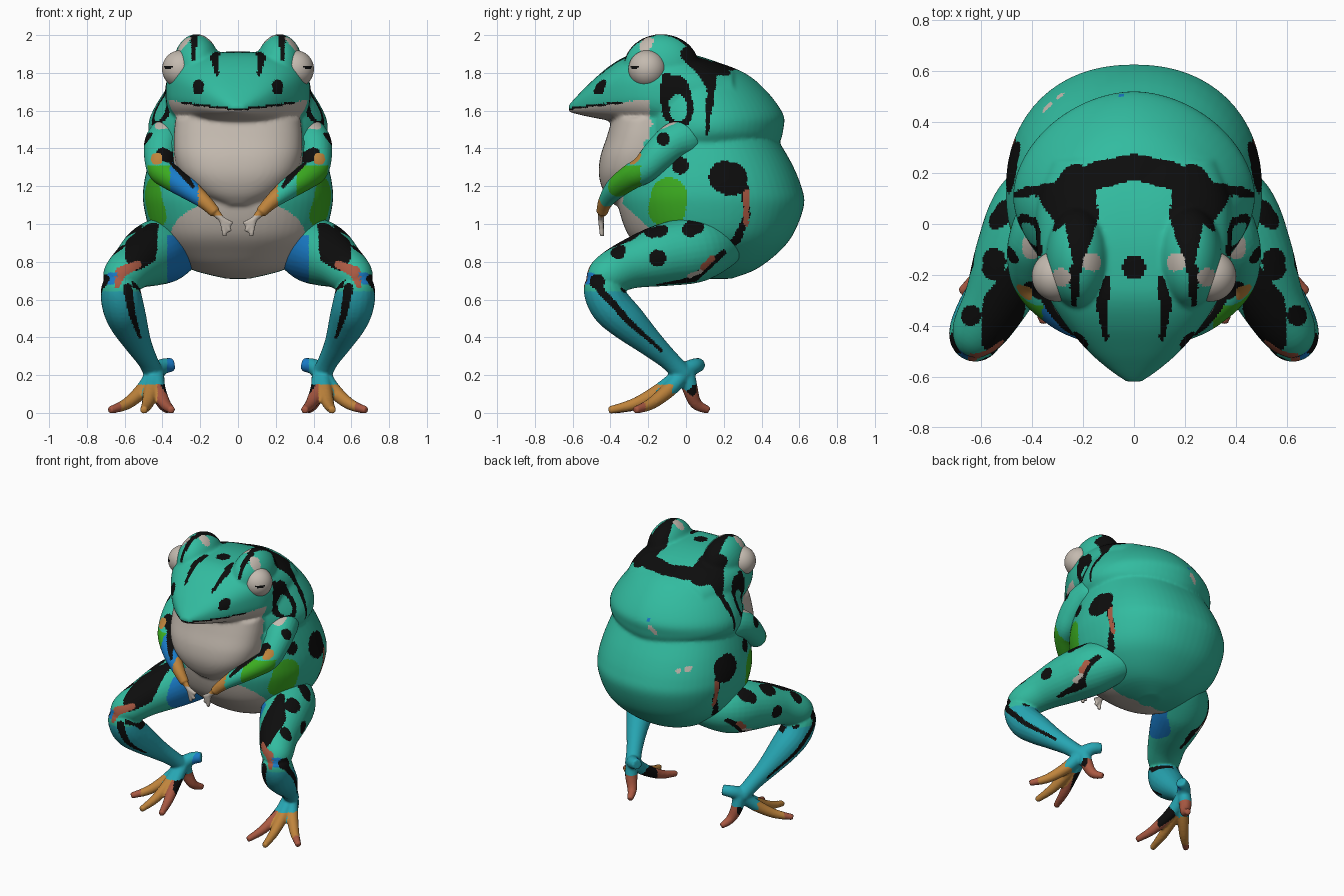
import bpy, bmesh, math
from mathutils import Vector, Matrix

if "Cube" in bpy.data.objects:
    bpy.data.objects.remove(bpy.data.objects["Cube"])

COLOURS = {"teal": (.032, .5, .35), "black": (.004, .004, .004), "pale": (.55, .49, .43),
           "cyan": (.02, .38, .45), "green": (.045, .42, .015), "blue": (.01, .2, .58),
           "orange": (.52, .23, .045), "rust": (.4, .1, .055)}
MATS, INDEX = [], {}
for i, (name, rgb) in enumerate(COLOURS.items()):
    m = bpy.data.materials.new(name)
    m.use_nodes = True
    m.diffuse_color = (*rgb, 1)
    bsdf = m.node_tree.nodes["Principled BSDF"]
    bsdf.inputs["Base Color"].default_value = (*rgb, 1)
    bsdf.inputs["Roughness"].default_value = .7
    MATS.append(m)
    INDEX[name] = i


# Shape helpers
def spline(rows, steps=6):
    """Smooth the rows of numbers into a denser list."""
    rows = [Vector(r) for r in rows]
    out = []
    for i in range(len(rows) - 1):
        a, b, c, d = rows[max(i - 1, 0)], rows[i], rows[i + 1], rows[min(i + 2, len(rows) - 1)]
        for k in range(steps):
            t = k / steps
            out.append(.5 * (2 * b + (c - a) * t + (2 * a - 5 * b + 4 * c - d) * t ** 2
                             + (3 * b - a - 3 * c + d) * t ** 3))
    return out + [rows[-1]]


def skin(bm, rings):
    loops = [[bm.verts.new(p) for p in ring] for ring in rings]
    for a, b in zip(loops, loops[1:]):
        for i in range(len(a)):
            j = (i + 1) % len(a)
            bm.faces.new((a[i], a[j], b[j], b[i]))
    bm.faces.new(loops[0][::-1])
    bm.faces.new(loops[-1])


def stack(bm, rows, axis, power=2.2, sides=64):
    """Rounded sections (level, half width, low, high) stacked along an axis."""
    def soft(v):
        return math.copysign(abs(v) ** (2 / power), v)
    rings = []
    for level, w, lo, hi in spline(rows):
        ring = []
        for k in range(sides):
            t = math.tau * k / sides
            x = max(w, .01) * soft(math.cos(t))
            other = (lo + hi) / 2 + (hi - lo) / 2 * soft(math.sin(t))
            ring.append((x, other, level) if axis == "z" else (x, level, other))
        rings.append(ring)
    skin(bm, rings)


def tube(bm, pts, side, sides=20):
    """Tapered limb through points (x, y, z, radius)."""
    path = spline([(p[0] * side, *p[1:]) for p in pts])
    rings = []
    for i, p in enumerate(path):
        d = path[min(i + 1, len(path) - 1)].xyz - path[max(i - 1, 0)].xyz
        q = d.to_track_quat("Z", "Y")
        rings.append([p.xyz + q @ Vector((math.cos(a), math.sin(a), 0)) * p.w
                      for a in (math.tau * k / sides for k in range(sides))])
    skin(bm, rings)


def ball(bm, centre, radii):
    bmesh.ops.create_uvsphere(bm, u_segments=56, v_segments=36, radius=1,
                              matrix=Matrix.LocRotScale(centre, None, radii))


def finish(bm, name, voxel=0, smooth=4):
    bmesh.ops.recalc_face_normals(bm, faces=bm.faces)
    me = bpy.data.meshes.new(name)
    bm.to_mesh(me)
    bm.free()
    ob = bpy.data.objects.new(name, me)
    bpy.context.collection.objects.link(ob)
    bpy.context.view_layer.objects.active = ob
    if voxel:
        mod = ob.modifiers.new("merge", "REMESH")
        mod.mode, mod.voxel_size = "VOXEL", voxel
        mod2 = ob.modifiers.new("soften", "SMOOTH")
        mod2.iterations = smooth
        for n in ("merge", "soften"):
            bpy.ops.object.modifier_apply(modifier=n)
    for m in MATS:
        ob.data.materials.append(m)
    ob.data.shade_smooth()
    return ob


# Painting helpers: marks are tapered strokes (u, v, radius) seen along one direction
PLANES = {
    "side": lambda c, n: (c.y, c.z) if n.x * c.x > 0 and abs(n.x) > .25 else None,
    "top": lambda c, n: (abs(c.x), c.y) if n.z > .15 and (c.z > 1.62 or .6 < c.z < 1.1) else None,
    "front": lambda c, n: (abs(c.x), c.z) if n.y < -.15 else None,
    "back": lambda c, n: (c.x, c.z) if n.y > .2 else None,
    "foot": lambda c, n: (abs(c.x), c.y) if c.z < .15 else None}


def inside(u, v, pts):
    for a, b in zip(pts, pts[1:] or pts):
        du, dv = b[0] - a[0], b[1] - a[1]
        size = du * du + dv * dv
        t = min(1, max(0, ((u - a[0]) * du + (v - a[1]) * dv) / size)) if size else 0
        if math.hypot(u - a[0] - t * du, v - a[1] - t * dv) < a[2] + t * (b[2] - a[2]):
            return True
    return False


def paint(ob, base, marks=()):
    for f in ob.data.polygons:
        c, n = f.center, f.normal
        colour = base(c, n)
        for plane, mark, pts in marks:
            uv = PLANES[plane](c, n)
            if uv and inside(*uv, pts):
                colour = mark
        f.material_index = INDEX[colour]


# Body: belly, back hump, throat pouch, head and brows in one skin
bm = bmesh.new()
stack(bm, [(.71, .06, .08, .24), (.76, .25, -.1, .37), (.85, .38, -.22, .49), (.95, .46, -.31, .57),
           (1.1, .5, -.36, .625), (1.2, .5, -.36, .61), (1.32, .475, -.34, .56), (1.44, .44, -.32, .49)], "z")
stack(bm, [(1.37, .4, -.3, .46), (1.44, .45, -.31, .5), (1.5, .475, -.3, .515), (1.58, .46, -.3, .515),
           (1.7, .39, -.28, .43), (1.8, .3, -.25, .31), (1.87, .12, -.2, .13)], "z", 1.85)
stack(bm, [(1.1, .1, -.38, 0), (1.16, .22, -.43, 0), (1.25, .3, -.46, 0), (1.35, .335, -.455, 0),
           (1.46, .34, -.42, 0), (1.56, .33, -.39, 0)], "z", 2.5)
stack(bm, [(-.62, .03, 1.595, 1.63), (-.57, .1, 1.58, 1.685), (-.5, .18, 1.565, 1.755),
           (-.4, .265, 1.545, 1.84), (-.3, .33, 1.52, 1.895), (-.2, .37, 1.5, 1.91),
           (-.05, .385, 1.46, 1.91), (.1, .38, 1.44, 1.88), (.25, .33, 1.45, 1.82)], "y", 2.7)
for s in (-1, 1):
    ball(bm, (.22 * s, -.13, 1.83), (.125, .2, .175))
body = finish(bm, "body", .011, 5)


def body_base(c, n):
    x, lip = abs(c.x), 1.605 + .12 * abs(c.x)
    if c.y < -.19 and 1.11 < c.z < lip + .006 and n.y < .3:
        if c.z > lip - .005 and x < .3 and n.z > -.6:
            return "black"
        if x < min(.34, .18 + .9 * (c.z - 1.11)) or c.z > 1.54:
            return "pale"
    if c.y < .1 and math.hypot(x / .36, (c.z - .92) / .22) < 1 and n.y < -.1:
        return "pale"
    return "blue" if n.y < -.2 and c.z < .92 and x < .4 else "teal"


paint(body, body_base, [
    # crown and back band
    ("top", "black", [(.48, .125, .01), (.3, .135, .03), (.15, .19, .055), (0, .225, .05)]),
    ("top", "black", [(.22, .13, .07), (.21, .03, .07), (.215, -.1, .035), (.22, -.18, .015)]),
    ("top", "black", [(.105, -.21, .01), (.125, -.31, .026), (.11, -.45, .01)]),
    ("top", "black", [(0, -.17, .045)]),
    ("front", "black", [(.235, 2, .02), (.235, 1.87, .01)]),
    ("top", "pale", [(.165, -.15, .037)]), ("top", "pale", [(.285, -.21, .037)]),
    ("front", "black", [(.21, 1.71, .026), (.21, 1.735, .03)]),
    # ear ring and neck stripe
    ("side", "black", [(-.1, 1.77, .03), (-.06, 1.71, .08), (-.045, 1.61, .085), (-.03, 1.57, .06)]),
    ("side", "teal", [(-.045, 1.64, .045), (-.04, 1.59, .045)]),
    ("side", "black", [(.01, 1.9, .04), (.09, 1.83, .045), (.13, 1.72, .018), (.11, 1.48, .01)]),
    ("side", "black", [(.09, 1.83, .04), (.22, 1.8, .015)]),
    # flank spots
    ("side", "green", [(-.1, 1.08, .1), (-.09, 1.15, .095)]),
    ("side", "black", [(-.03, 1.31, .045)]),
    ("side", "pale", [(-.2, 1.53, .025)]),
    ("side", "black", [(.205, 1.25, .085), (.235, 1.24, .09)]),
    ("side", "black", [(.31, 1.19, .025), (.325, 1.05, .016), (.27, .92, .022), (.18, .84, .012)]),
    ("side", "rust", [(.32, 1.17, .013), (.318, 1, .013)]),
    # small flecks on the back
    ("back", "pale", [(-.1, 1.51, .018), (-.07, 1.54, .018)]), ("back", "blue", [(-.05, 1.59, .014)]),
    ("back", "pale", [(-.29, 1.28, .017)]), ("back", "pale", [(-.34, 1.29, .02)])])


# Eyes with a narrow pupil
for s, label in ((1, "left"), (-1, "right")):
    bm = bmesh.new()
    centre = Vector((.302 * s, -.205, 1.82))
    ball(bm, centre, (.1, .1, .1))
    look = Vector((.7 * s, -.7, .1)).normalized()

    def eye_base(c, n):
        d = (c - centre).normalized()
        return "black" if d.dot(look) > .96 and abs(d.z - .1) < .07 else "pale"
    paint(finish(bm, label + "_eye"), eye_base)


# Legs: thigh, shin, heel and toes
TOES = [("rust", (.35, -.39)), ("orange", (.5, -.41)), ("orange", (.68, -.27)), ("rust", (.37, .12))]
LEG_MARKS = [
    ("top", "black", [(.45, -.15, .03), (.51, -.32, .085), (.53, -.45, .07)]),
    ("top", "black", [(.55, -.14, .045)]), ("top", "black", [(.64, -.36, .04)]),
    ("top", "black", [(.5, .05, .045)]),
    ("front", "rust", [(.53, .785, .02), (.62, .745, .03), (.64, .67, .012)]),
    ("front", "black", [(.585, .66, .025), (.56, .52, .018), (.52, .4, .008)]),
    ("side", "black", [(-.15, .82, .045)]), ("side", "black", [(.02, .97, .04)]),
    ("side", "black", [(-.18, .97, .045)]),
    ("side", "blue", [(-.51, .71, .035)]), ("side", "black", [(-.47, .695, .04)]),
    ("side", "black", [(-.46, .66, .02), (-.3, .48, .016), (-.13, .33, .008)]),
    ("side", "black", [(-.15, .672, .01), (.03, .7, .02), (.2, .85, .015)]),
    ("side", "pale", [(.02, .725, .012), (.08, .75, .01)]),
    ("side", "rust", [(.09, .77, .015), (.14, .82, .015)]),
    ("foot", "black", [(.42, .03, .05)])]
LEG_MARKS += [("foot", col, [(.445 + .25 * (x - .445), -.03 + .25 * (y + .03), .035), (x, y, .07)])
              for col, (x, y) in TOES]
LEG_MARKS += [("foot", "rust", [(.66, -.26, .045)]), ("foot", "black", [(.41, -.1, .025), (.38, -.19, .012)])]


def leg_base(c, n):
    if c.z < .94 and n.x * c.x < 0 and n.y < -.1 and abs(c.x) < .375:
        return "blue"
    return "teal" if c.z > .645 else "cyan"


for s, label in ((1, "left"), (-1, "right")):
    bm = bmesh.new()
    tube(bm, [(.16, .3, .93, .05), (.27, .2, .89, .12), (.38, .06, .865, .172), (.46, -.12, .835, .165),
              (.54, -.3, .785, .13), (.615, -.43, .72, .105), (.64, -.49, .68, .06)], s, 32)
    tube(bm, [(.625, -.45, .74, .06), (.625, -.445, .67, .1), (.61, -.4, .57, .11), (.58, -.31, .48, .1),
              (.53, -.19, .37, .072), (.48, -.09, .28, .054), (.44, -.01, .2, .052)], s)
    tube(bm, [(.45, -.03, .21, .05), (.4, .04, .245, .042), (.345, .07, .255, .036)], s)
    for col, (x, y) in TOES:
        tube(bm, [(.435, 0, .23, .045), (.445 + .2 * (x - .445), -.01 + .25 * y, .135, .042),
                  (.445 + .6 * (x - .445), -.02 + .6 * y, .05, .032), (x, y, .014, .02)], s, 12)
    paint(finish(bm, label + "_leg", .009, 3), leg_base, LEG_MARKS)


# Arms: upper arm, forearm, hand and fingers
ARM_MARKS = [
    ("side", "black", [(-.12, 1.45, .035)]),
    ("front", "pale", [(.38, 1.53, .025), (.42, 1.52, .02)]),
    ("front", "black", [(.4, 1.37, .035), (.35, 1.35, .03), (.24, 1.2, .01)]),
    ("front", "orange", [(.43, 1.345, .032)])]
for s, label in ((1, "left"), (-1, "right")):
    bm = bmesh.new()
    tube(bm, [(.28, .06, 1.47, .07), (.35, .01, 1.46, .11), (.395, -.07, 1.43, .1),
              (.41, -.15, 1.36, .088), (.405, -.22, 1.29, .075), (.36, -.29, 1.25, .068),
              (.27, -.37, 1.19, .058), (.18, -.425, 1.12, .04), (.12, -.445, 1.06, .03)], s, 24)
    for x, z in ((.03, 1), (.04, .96), (.07, .935)):
        tube(bm, [(.14, -.44, 1.08, .022), (.09, -.45, 1.03, .016), (x, -.445, z, .012)], s, 12)

    def arm_base(c, n):
        x = abs(c.x)
        if c.z < 1.045 and x < .12:
            return "pale"
        if x < .21:
            return "orange"
        if s < 0 and x < .36 and c.z < 1.33 and n.y < .2:
            return "blue"
        return "green" if .31 < x and c.z < 1.31 and c.y < -.24 else "teal"
    paint(finish(bm, label + "_arm", .0075, 3), arm_base, ARM_MARKS)
